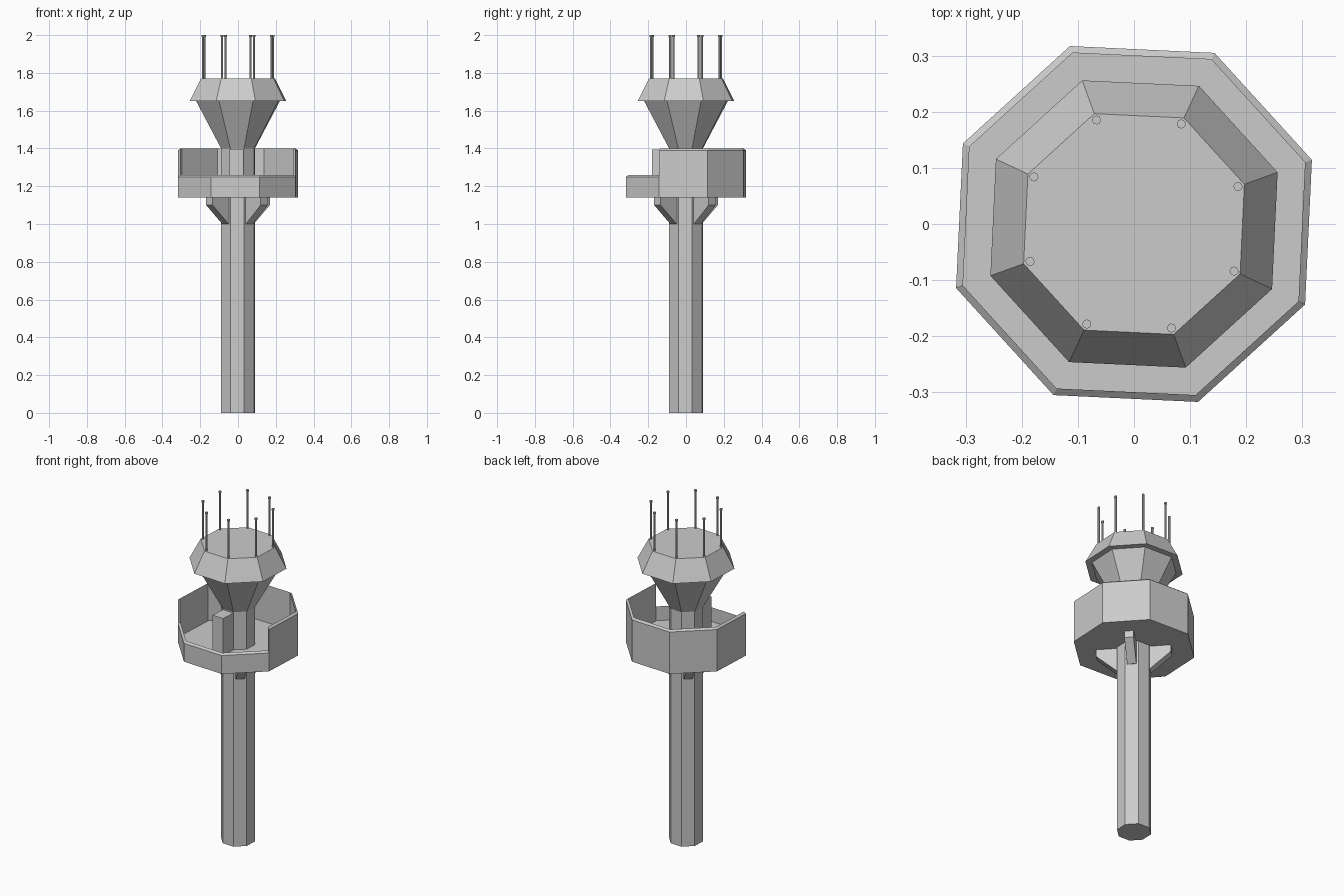
import bpy, bmesh, math
from mathutils import Vector, Matrix

if "Cube" in bpy.data.objects:
    bpy.data.objects.remove(bpy.data.objects["Cube"], do_unlink=True)

grey = bpy.data.materials.new("plain grey")
grey.use_nodes = True
colour = (0.6, 0.6, 0.6, 1)
grey.diffuse_color = colour
grey.node_tree.nodes["Principled BSDF"].inputs["Base Color"].default_value = colour

SIDES = 8
STEP = math.tau / SIDES
TURN = math.radians(19.8)      # direction of the first octagon corner


def polar(r, angle, z):
    return Vector((r * math.cos(angle), r * math.sin(angle), z))


def finish(name, bm):
    bmesh.ops.recalc_face_normals(bm, faces=bm.faces)
    mesh = bpy.data.meshes.new(name)
    bm.to_mesh(mesh)
    bm.free()
    mesh.materials.append(grey)
    ob = bpy.data.objects.new(name, mesh)
    bpy.context.collection.objects.link(ob)
    return ob


def lathe(name, profile, sides=SIDES, turn=TURN, centre=Vector()):
    """Closed faceted solid from (radius, height) pairs, capped at both ends."""
    bm = bmesh.new()
    rings = [[bm.verts.new(centre + polar(r, turn + i * math.tau / sides, z))
              for i in range(sides)] for r, z in profile]
    for low, high in zip(rings, rings[1:]):
        for i in range(sides):
            j = (i + 1) % sides
            bm.faces.new((low[i], low[j], high[j], high[i]))
    bm.faces.new(rings[0])
    bm.faces.new(rings[-1])
    return finish(name, bm)


def prism(name, outline, half_width, angle):
    """Upright (radius, height) outline given thickness and turned to an angle."""
    bm = bmesh.new()
    a, b = [[bm.verts.new((r, s * half_width, z)) for r, z in outline] for s in (-1, 1)]
    n = len(outline)
    for i in range(n):
        j = (i + 1) % n
        bm.faces.new((a[i], a[j], b[j], b[i]))
    bm.faces.new(a)
    bm.faces.new(b)
    bm.transform(Matrix.Rotation(angle, 4, "Z"))
    return finish(name, bm)


# Column and flared head
lathe("column", [(0.095, 0), (0.095, 1.40)])
lathe("flared_neck", [(0.095, 1.40), (0.235, 1.65)])
lathe("head_cap", [(0.272, 1.65), (0.209, 1.77)])

# Balcony: floor slab plus one wall segment per side, low on the three front sides
BASE, FLOOR, OUTER, INNER = 1.14, 1.175, 0.337, 0.324
lathe("balcony_floor", [(OUTER, BASE), (OUTER, BASE + 0.01), (INNER, FLOOR)])
bm = bmesh.new()
for i in range(SIDES):
    top = 1.26 if i in (4, 5, 6) else 1.40
    outline = [(OUTER, BASE), (OUTER, top - 0.01), (INNER, top), (INNER, FLOOR)]
    a, b = [[bm.verts.new(polar(r, TURN + k * STEP, z)) for r, z in outline]
            for k in (i, i + 1)]
    for k in range(3):
        bm.faces.new((a[k], b[k], b[k + 1], a[k + 1]))
    if i == 7:
        bm.faces.new(a)
    if i == 3:
        bm.faces.new(b)
finish("balcony_wall", bm)

# Stair housing on the front face of the column
prism("stair_housing", [(0.08, FLOOR - 0.01), (0.178, FLOOR - 0.01), (0.178, 1.395), (0.08, 1.395)],
      0.0363, TURN + 5.5 * STEP)

# Four brackets under the balcony
for i in range(4):
    prism(f"bracket_{i + 1}", [(0.08, 1.0), (0.09, 1.0), (0.205, 1.10), (0.205, 1.145), (0.08, 1.145)],
          0.025, TURN + (2 * i + 0.5) * STEP)

# Ring of thin antennas with small caps
for i in range(SIDES):
    lathe(f"antenna_{i + 1}", [(0.006, 1.765), (0.006, 1.99), (0.008, 1.99), (0.008, 2.0)],
          sides=10, centre=polar(0.197, TURN + i * STEP, 0))
